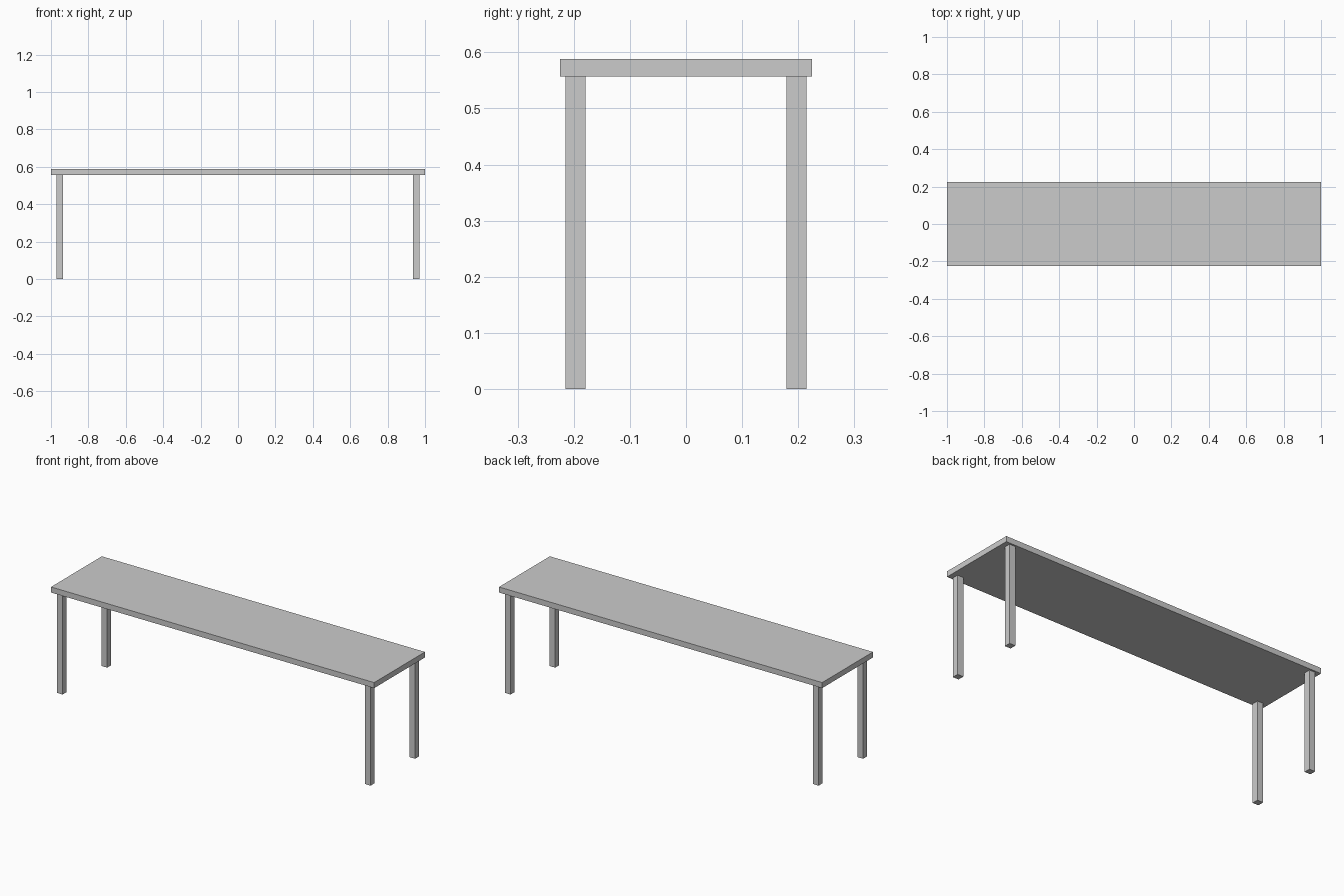
import bpy

if "Cube" in bpy.data.objects:
    bpy.data.objects.remove(bpy.data.objects["Cube"])

TOP_Z, UNDER_Z = 0.588, 0.557
LEG = 0.036
LEG_X, LEG_Y = 0.953, 0.197


def box(name, center, size):
    bpy.ops.mesh.primitive_cube_add(size=1, location=center)
    obj = bpy.context.object
    obj.name = name
    obj.scale = size
    bpy.ops.object.transform_apply(location=False, rotation=False, scale=True)
    return obj


# Long flat top
box("table_top", (0, 0, (TOP_Z + UNDER_Z) / 2), (2.0, 0.449, TOP_Z - UNDER_Z))

# Four square corner legs
for x_name, sx in (("left", -1), ("right", 1)):
    for y_name, sy in (("front", -1), ("back", 1)):
        box(f"{y_name}_{x_name}_leg",
            (sx * LEG_X, sy * LEG_Y, UNDER_Z / 2), (LEG, LEG, UNDER_Z))
